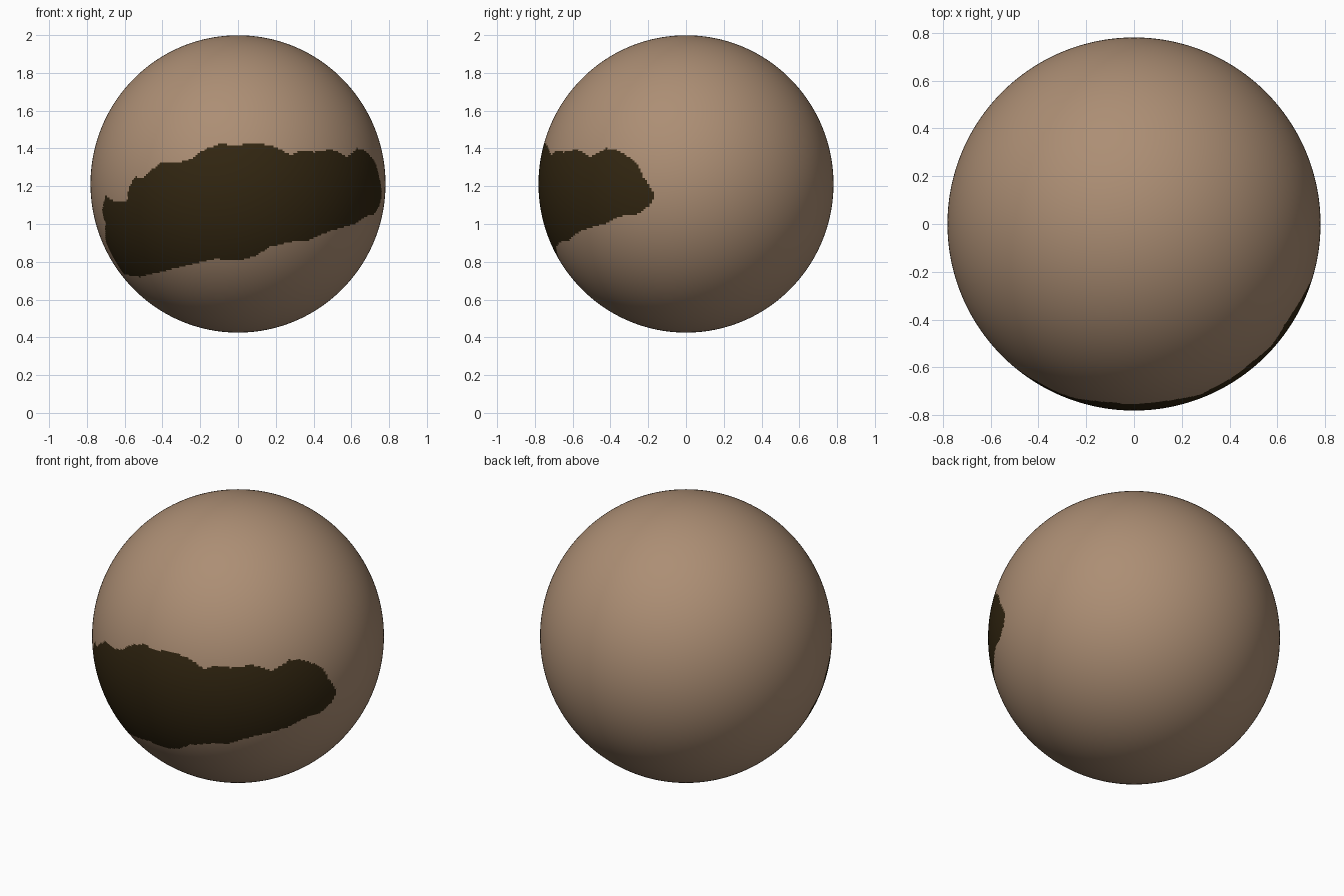
import bpy, bmesh, math

if "Cube" in bpy.data.objects:
    bpy.data.objects.remove(bpy.data.objects["Cube"])

RX, RZ, ZC = 0.781, 0.787, 1.212   # ball radii and centre height


def material(name, rgb):
    m = bpy.data.materials.new(name)
    m.diffuse_color = (*rgb, 1)
    m.use_nodes = True
    m.node_tree.nodes["Principled BSDF"].inputs["Base Color"].default_value = m.diffuse_color
    return m


def ring(z):
    """Radius of the ball at height z."""
    return RX * math.sqrt(max(1e-6, 1 - ((z - ZC) / RZ) ** 2))


def from_front(points):
    """(x, z) -> (longitude, z), longitude 0 at the front."""
    return [(math.asin(max(-0.972, min(1, x / ring(z)))), z) for x, z in points]


def from_side(points):
    """(y, z) -> (longitude, z) on the right-hand side."""
    return [(math.acos(min(1, -y / ring(z))), z) for y, z in points]


# outline of the dark patch: ragged top edge, right tip, smoother lower edge
outline = from_front([
    (-.72, 1.07), (-.70, 1.15), (-.655, 1.12), (-.587, 1.12), (-.577, 1.20),
    (-.54, 1.25), (-.50, 1.24), (-.455, 1.29), (-.41, 1.32), (-.33, 1.32),
    (-.25, 1.345), (-.175, 1.395), (-.095, 1.425), (0, 1.415), (.05, 1.43),
    (.127, 1.423), (.206, 1.407), (.275, 1.365), (.33, 1.385), (.41, 1.38)])
outline += from_side([
    (-.577, 1.397), (-.508, 1.355), (-.42, 1.402), (-.35, 1.386),
    (-.286, 1.344), (-.238, 1.29), (-.228, 1.25), (-.19, 1.20),
    (-.164, 1.145), (-.19, 1.10), (-.228, 1.07), (-.26, 1.053),
    (-.35, 1.042), (-.42, 1.005), (-.56, .963)])
outline += from_front([
    (.38, .915), (.275, .905), (.17, .878), (.09, .83), (.02, .81),
    (-.12, .815), (-.28, .778), (-.41, .746), (-.52, .72), (-.61, .735),
    (-.667, .83), (-.70, .905), (-.70, 1.0)])


def in_patch(lon, z):
    inside = False
    for (a, za), (b, zb) in zip(outline, outline[1:] + outline[:1]):
        if (za > z) != (zb > z) and lon < a + (z - za) / (zb - za) * (b - a):
            inside = not inside
    return inside


# ball: fine smooth sphere, dark patch chosen by face direction and height
bm = bmesh.new()
bmesh.ops.create_uvsphere(bm, u_segments=400, v_segments=240, radius=1)
for v in bm.verts:
    v.co = (v.co.x * RX, v.co.y * RX, v.co.z * RZ + ZC)
for f in bm.faces:
    f.smooth = True
    c = f.calc_center_median()
    if c.y < 0 and 0.7 < c.z < 1.45 and in_patch(math.atan2(c.x, -c.y), c.z):
        f.material_index = 1

mesh = bpy.data.meshes.new("ball")
bm.to_mesh(mesh)
bm.free()
mesh.materials.append(material("tan", (0.413, 0.271, 0.175)))
mesh.materials.append(material("dark brown", (0.032, 0.0195, 0.0056)))
ball = bpy.data.objects.new("ball", mesh)
bpy.context.collection.objects.link(ball)
